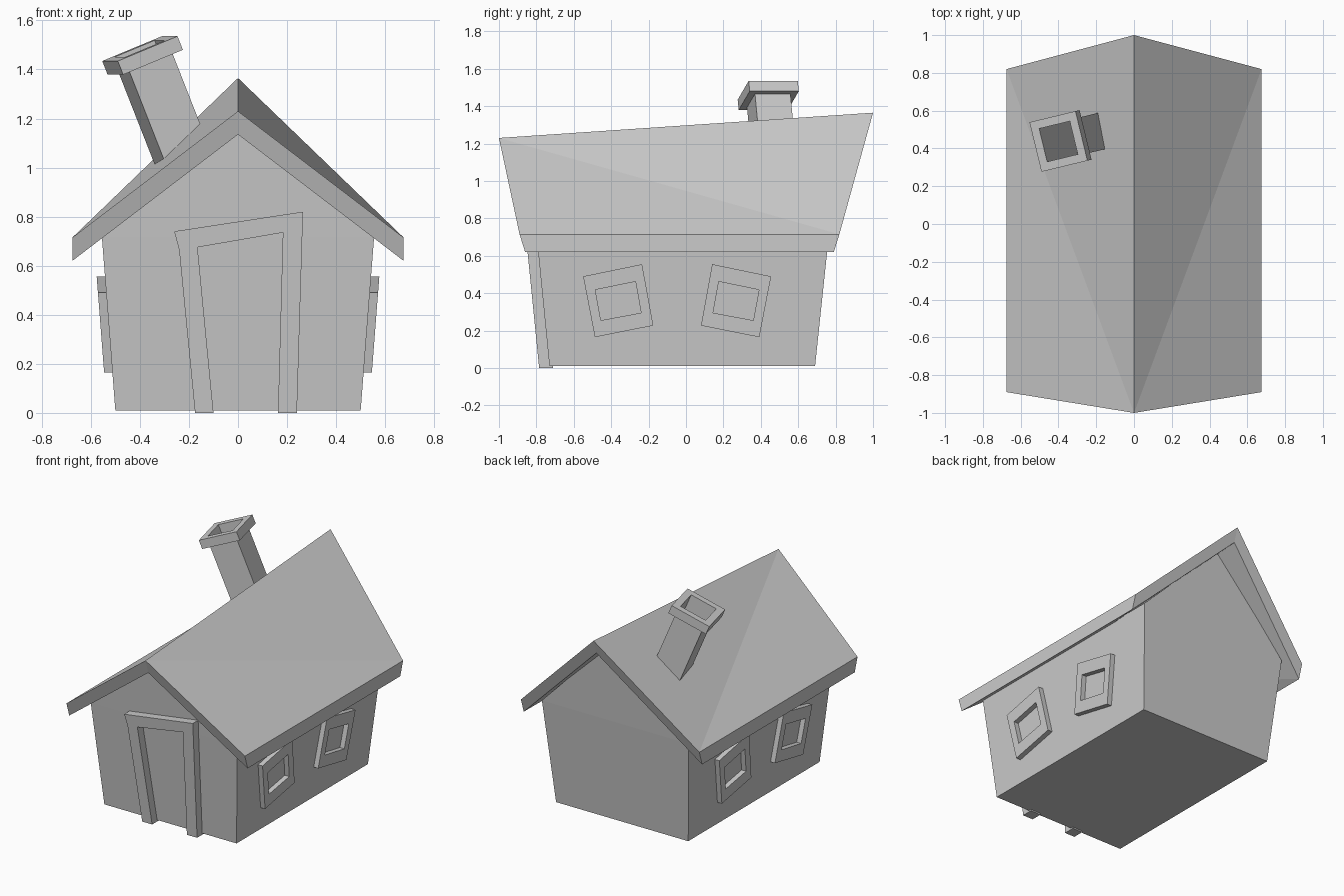
import bpy, bmesh
from math import radians
from mathutils import Matrix, Vector

if "Cube" in bpy.data.objects:
    bpy.data.objects.remove(bpy.data.objects["Cube"])


def loft(name, loops, ring=False, tris=False):
    """Skin matching point loops; cap both ends, or close back on the first loop."""
    bm = bmesh.new()
    rows = [[bm.verts.new(p) for p in loop] for loop in loops]
    pairs = list(zip(rows, rows[1:]))
    if ring:
        pairs.append((rows[-1], rows[0]))
    else:
        bm.faces.new(rows[0])
        bm.faces.new(rows[-1])
    n = len(rows[0])
    for a, b in pairs:
        for i in range(n):
            j = (i + 1) % n
            bm.faces.new((a[i], a[j], b[j], b[i]))
    bmesh.ops.recalc_face_normals(bm, faces=bm.faces)
    if tris:
        bmesh.ops.triangulate(bm, faces=bm.faces, quad_method='SHORT_EDGE')
    mesh = bpy.data.meshes.new(name)
    bm.to_mesh(mesh)
    bm.free()
    obj = bpy.data.objects.new(name, mesh)
    bpy.context.collection.objects.link(obj)
    return obj


# Walls: house-shaped gables flaring outward with height
def gable(y_base, y_eave, y_apex, z_apex):
    return [(-.5, y_base, .01), (.5, y_base, .01), (.555, y_eave, .72),
            (0, y_apex, z_apex), (-.555, y_eave, .72)]


loft("walls", [gable(-.73, -.80, -.84, 1.17), gable(.69, .765, .81, 1.28)], tris=True)


# Roof: thick V-shaped slab, taller and longer at the back
def roof_end(y_eave, y_apex, z_apex, dy):
    top = [(-.675, y_eave, .715), (0, y_apex, z_apex), (.675, y_eave, .715)]
    return top + [(x, y + dy, z - .095) for x, y, z in reversed(top)]


loft("roof", [roof_end(-.89, -1, 1.23, .03), roof_end(.82, 1, 1.365, -.03)], tris=True)

# Door frame: crooked arch following the leaning front wall
arch = [(-.175, 0), (-.24, .665), (-.26, .74), (.265, .82), (.24, 0),
        (.163, 0), (.183, .735), (-.165, .675), (-.10, 0)]
loft("door_frame", [[(x, -.73 - .1 * z - d, z) for x, z in arch] for d in (-.02, .055)])

# Window frames: tilted squares, mirrored front to back and side to side
outer = [(-.55, .49), (-.235, .555), (-.175, .227), (-.487, .165)]
inner = [(-.485, .418), (-.27, .462), (-.24, .295), (-.455, .255)]


def on_side(points, d, flip):
    return [(.50 + .0775 * z + d, -.095 - y if flip else y, z) for y, z in points]


for flip, label in ((False, "front"), (True, "back")):
    win = loft(label + "_window_frames",
               [on_side(outer, -.02, flip), on_side(outer, .033, flip),
                on_side(inner, .033, flip), on_side(inner, -.02, flip)], ring=True)
    mod = win.modifiers.new("mirror", 'MIRROR')
    mod.use_mirror_merge = False

# Chimney: leaning square tube with a wider cap
lean = (Matrix.Translation((-.40, .437, 1.485)) @ Matrix.Rotation(radians(13.6), 4, 'Z')
        @ Matrix.Rotation(radians(-22), 4, 'Y'))


def square(size, z):
    h = size / 2
    return [lean @ Vector(p) for p in ((-h, -h, z), (h, -h, z), (h, h, z), (-h, h, z))]


def tube(name, wide, hole, top, bottom):
    loft(name, [square(wide, top), square(wide, bottom),
                square(hole, bottom), square(hole, top)], ring=True)


tube("chimney_shaft", .195, .18, -.03, -.47)
tube("chimney_cap", .27, .18, 0, -.06)
